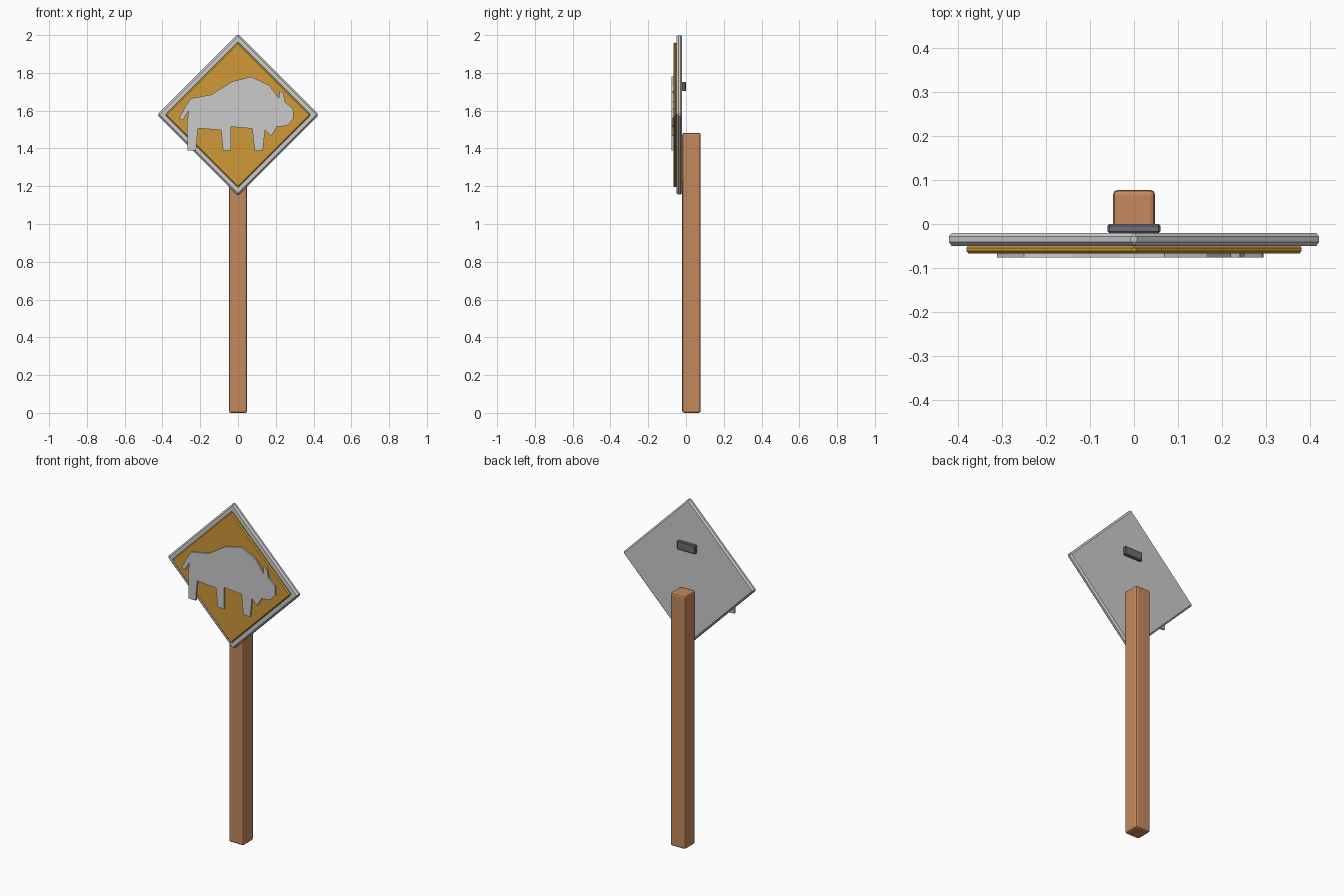
import bpy, bmesh
from math import pi, sqrt
from mathutils import Matrix

cube = bpy.data.objects.get("Cube")
if cube:
    bpy.data.objects.remove(cube, do_unlink=True)


def material(name, r, g, b):
    m = bpy.data.materials.new(name)
    m.use_nodes = True
    m.diffuse_color = (r, g, b, 1)
    m.node_tree.nodes["Principled BSDF"].inputs["Base Color"].default_value = (r, g, b, 1)
    return m


WOOD = material("wood", 0.56, 0.25, 0.11)
YELLOW = material("sign_yellow", 0.62, 0.32, 0.04)
METAL = material("light_metal", 0.60, 0.60, 0.60)
DARK = material("dark_metal", 0.16, 0.15, 0.18)


def add_object(name, bm, mat):
    bmesh.ops.recalc_face_normals(bm, faces=bm.faces)
    mesh = bpy.data.meshes.new(name)
    bm.to_mesh(mesh)
    bm.free()
    mesh.materials.append(mat)
    obj = bpy.data.objects.new(name, mesh)
    bpy.context.collection.objects.link(obj)
    return obj


def box(name, mat, size, center, bevel, segments=1, tilt=0):
    """Bevelled box, optionally turned about the front-back axis."""
    bm = bmesh.new()
    bmesh.ops.create_cube(bm, size=1)
    bmesh.ops.scale(bm, vec=size, verts=bm.verts)
    bmesh.ops.bevel(bm, geom=bm.edges[:], offset=bevel, segments=segments,
                    profile=0.5, affect='EDGES')
    bmesh.ops.transform(bm, verts=bm.verts,
                        matrix=Matrix.Translation(center) @ Matrix.Rotation(tilt, 4, 'Y'))
    return add_object(name, bm, mat)


def diamond(name, mat, half_diagonal, y_front, y_back, bevel):
    side = half_diagonal * sqrt(2)
    return box(name, mat, (side, y_back - y_front, side),
               (0, (y_front + y_back) / 2, 1.578), bevel, tilt=pi / 4)


# Post, sign plates and the rear bracket
box("post", WOOD, (0.096, 0.098, 1.483), (0, 0.029, 0.7415), 0.011, segments=2)
diamond("sign_back_plate", METAL, 0.428, -0.05, -0.02, 0.009)
diamond("sign_face", YELLOW, 0.386, -0.067, -0.049, 0.006)
box("rear_bracket", DARK, (0.12, 0.021, 0.05), (0, -0.0105, 1.728), 0.004)

# Animal silhouette: tail, back, head, then legs from front to rear
outline = [
    (-.312, 1.56), (-.28, 1.62), (-.25, 1.665), (-.14, 1.685), (-.03, 1.755),
    (.07, 1.78), (.165, 1.735), (.217, 1.665), (.22, 1.705), (.241, 1.695),
    (.25, 1.645), (.292, 1.61), (.295, 1.56), (.26, 1.52), (.207, 1.515),
    (.176, 1.465), (.143, 1.498), (.132, 1.388), (.088, 1.388), (.075, 1.505),
    (-.037, 1.515), (-.037, 1.388), (-.079, 1.388), (-.09, 1.497), (-.212, 1.507),
    (-.222, 1.388), (-.267, 1.388), (-.27, 1.535), (-.262, 1.60), (-.292, 1.55),
]
bm = bmesh.new()
face = bm.faces.new([bm.verts.new((x, -0.076, z)) for x, z in outline])
side = bmesh.ops.extrude_face_region(bm, geom=[face], use_keep_orig=True)
bmesh.ops.translate(bm, vec=(0, 0.012, 0),
                    verts=[v for v in side["geom"] if isinstance(v, bmesh.types.BMVert)])
add_object("animal_silhouette", bm, METAL)
